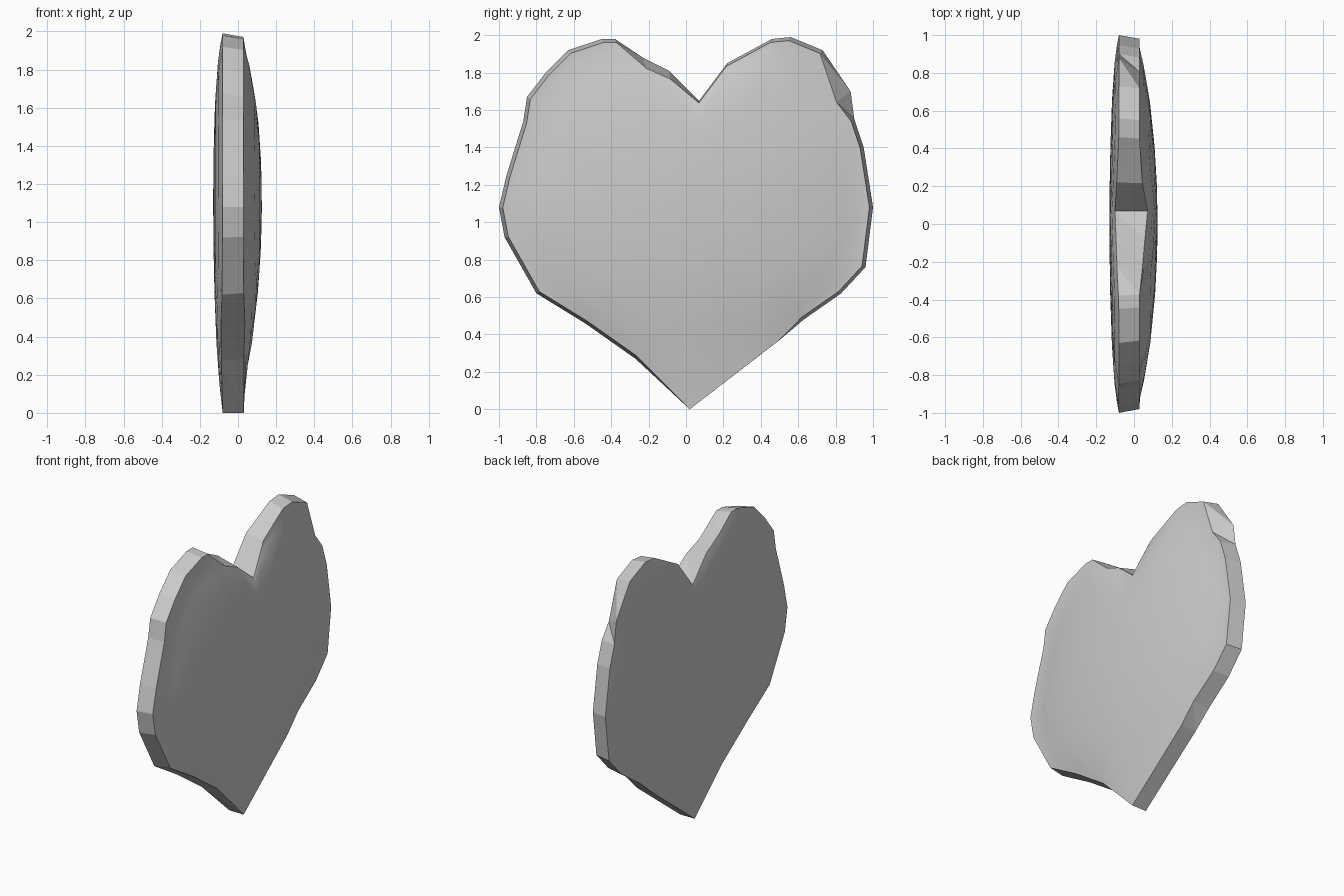
import bpy
import bmesh

cube = bpy.data.objects.get("Cube")
if cube:
    bpy.data.objects.remove(cube, do_unlink=True)

# Heart outline (y, z), starting at the tip and passing the notch
OUTLINE = [
    (0.02, 0.0), (-0.27, 0.27), (-0.54, 0.46), (-0.8, 0.62), (-0.97, 0.92),
    (-1.0, 1.08), (-0.96, 1.25), (-0.87, 1.54), (-0.85, 1.67), (-0.75, 1.8),
    (-0.63, 1.92), (-0.45, 1.98), (-0.38, 1.98), (-0.23, 1.88), (-0.09, 1.81),
    (0.07, 1.65), (0.22, 1.85), (0.46, 1.98), (0.56, 1.99), (0.73, 1.92),
    (0.88, 1.7), (0.9, 1.55), (0.95, 1.4), (1.0, 1.08), (0.96, 0.76),
    (0.83, 0.62), (0.63, 0.48), (0.5, 0.37),
]
CENTRE_Y, CENTRE_Z = 0.03, 1.05
RINGS = [1.0, 0.95, 0.85, 0.65, 0.4, 0.2]
DENTS = {13: 0.95, 14: 0.96, 20: 0.93, 27: 1.02}   # chipped rim on one face


def dome(y, z, t, side):
    """Thickness of the shallow dome, rounded over towards the rim."""
    r2 = y * y + (z - 1.1) ** 2
    if side > 0:
        return max(0.03, 0.125 - 0.095 * r2 - 0.025 * t ** 8)
    return -0.13 + 0.03 * min(r2, 1) + 0.02 * t ** 8


def build_face(bm, side):
    """Concentric rings from the rim to the middle; returns the rim loop."""
    loops = []
    for t in RINGS:
        loop = []
        for i, (y, z) in enumerate(OUTLINE):
            s = t
            if side > 0 and i != 0:
                s *= 0.98 * DENTS.get(i, 1)
            py = CENTRE_Y + (y - CENTRE_Y) * s
            pz = CENTRE_Z + (z - CENTRE_Z) * s
            loop.append(bm.verts.new((dome(py, pz, t, side), py, pz)))
        loops.append(loop)
    n = len(OUTLINE)
    for a, b in zip(loops, loops[1:]):
        for i in range(n):
            j = (i + 1) % n
            bm.faces.new((a[i], a[j], b[j], b[i])).smooth = True
    middle = bm.verts.new((dome(CENTRE_Y, CENTRE_Z, 0, side), CENTRE_Y, CENTRE_Z))
    for i in range(n):
        bm.faces.new((loops[-1][i], loops[-1][(i + 1) % n], middle)).smooth = True
    return loops[0]


# Two domed faces joined by a faceted rim
bm = bmesh.new()
right_rim = build_face(bm, 1)
left_rim = build_face(bm, -1)
rim_faces = []
for i in range(len(OUTLINE)):
    j = (i + 1) % len(OUTLINE)
    rim_faces.append(bm.faces.new((right_rim[i], right_rim[j], left_rim[j], left_rim[i])))
bmesh.ops.triangulate(bm, faces=rim_faces)
bmesh.ops.recalc_face_normals(bm, faces=bm.faces)

# Sharp edges where the rim meets the domes
for edge in bm.edges:
    if len(edge.link_faces) == 2 and edge.calc_face_angle() > 0.5:
        edge.smooth = False
    if any(not f.smooth for f in edge.link_faces):
        edge.smooth = False

mesh = bpy.data.meshes.new("heart_slab")
bm.to_mesh(mesh)
bm.free()
heart = bpy.data.objects.new("heart_slab", mesh)
bpy.context.collection.objects.link(heart)

# Plain light grey
grey = bpy.data.materials.new("light_grey")
grey.use_nodes = True
colour = (0.6, 0.6, 0.6, 1)
grey.diffuse_color = colour
grey.node_tree.nodes["Principled BSDF"].inputs["Base Color"].default_value = colour
mesh.materials.append(grey)
